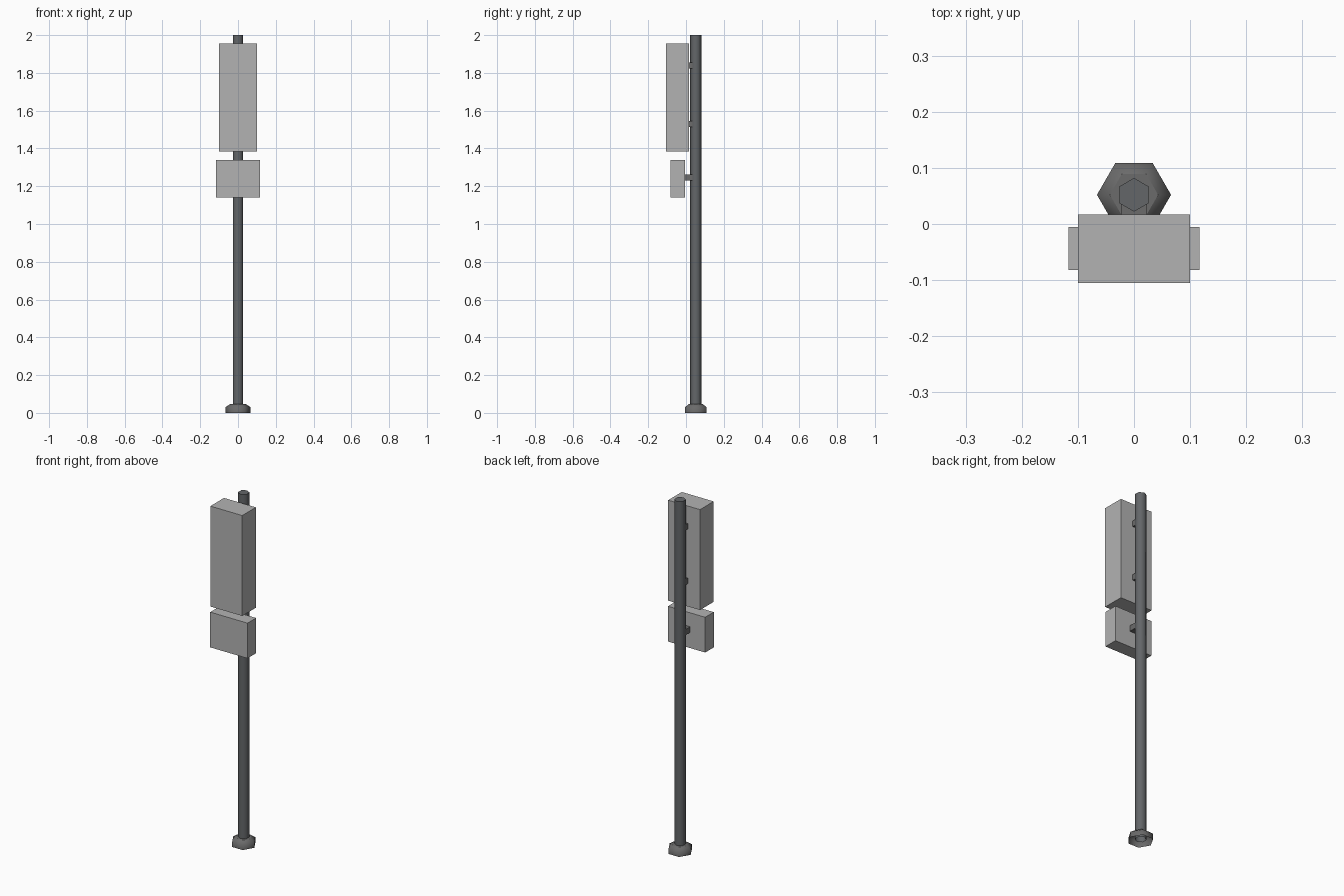
import bpy, bmesh, math
from mathutils import Vector

if "Cube" in bpy.data.objects:
    bpy.data.objects.remove(bpy.data.objects["Cube"])


def material(name, rgb):
    m = bpy.data.materials.new(name)
    m.diffuse_color = (*rgb, 1)
    m.use_nodes = True
    m.node_tree.nodes["Principled BSDF"].inputs["Base Color"].default_value = m.diffuse_color
    return m


LIGHT = material("light_grey", (0.45, 0.45, 0.45))
STEEL = material("pole_steel", (0.125, 0.133, 0.14))
DARK = material("dark_grey", (0.145, 0.145, 0.145))
POLE_Y = 0.052


def finish(name, bm, mat, smooth=False):
    bmesh.ops.recalc_face_normals(bm, faces=bm.faces)
    me = bpy.data.meshes.new(name)
    bm.to_mesh(me)
    bm.free()
    me.materials.append(mat)
    for p in me.polygons:
        p.use_smooth = smooth and abs(p.normal.z) < 0.95
    ob = bpy.data.objects.new(name, me)
    bpy.context.collection.objects.link(ob)
    return ob


def box(name, lo, hi, mat):
    bm = bmesh.new()
    bmesh.ops.create_cube(bm, size=1)
    lo, hi = Vector(lo), Vector(hi)
    for v in bm.verts:
        v.co = (lo + hi) / 2 + v.co * (hi - lo)
    return finish(name, bm, mat)


def hex_stack(name, profile, turn, mat):
    """Six-sided column through (radius, height) rings, capped on top."""
    bm = bmesh.new()
    rings = []
    for r, z in profile:
        rings.append([bm.verts.new((r * math.cos(turn + k * math.pi / 3),
                                    POLE_Y + r * math.sin(turn + k * math.pi / 3), z))
                      for k in range(6)])
    for a, b in zip(rings, rings[1:]):
        for k in range(6):
            j = (k + 1) % 6
            bm.faces.new((a[k], a[j], b[j], b[k]))
    bm.faces.new(rings[-1])
    return finish(name, bm, mat, True)


# Pole and its chamfered foot, open underneath
hex_stack("pole", [(0.03, 0.01), (0.03, 2.0)], math.pi / 6, STEEL)
hex_stack("pole_foot", [(0.066, 0.0), (0.066, 0.03), (0.043, 0.046)], 0, DARK)

# Equipment boxes
box("upper_cabinet", (-0.1, -0.105, 1.385), (0.1, 0.017, 1.955), LIGHT)
box("lower_cabinet", (-0.117, -0.082, 1.14), (0.117, -0.005, 1.34), LIGHT)

# Brackets joining the boxes to the pole
for name, y, z in (("upper_bracket_top", 0.017, 1.84),
                   ("upper_bracket_bottom", 0.017, 1.53),
                   ("lower_bracket", -0.005, 1.245)):
    box(name, (-0.023, y, z - 0.016), (0.023, 0.036, z + 0.016), DARK)
